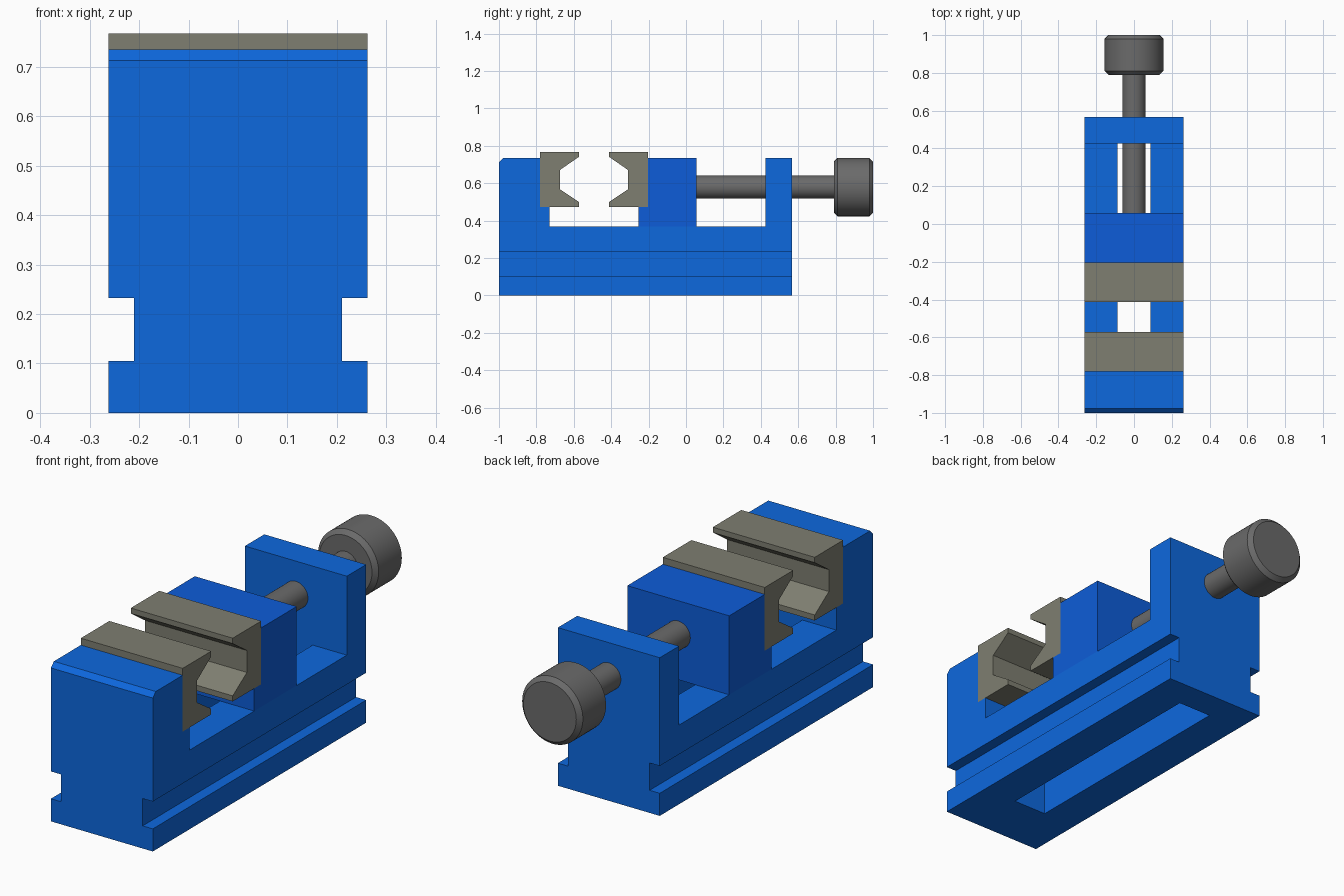
import bpy, bmesh
from math import pi, radians
from mathutils import Vector, Matrix

if "Cube" in bpy.data.objects:
    bpy.data.objects.remove(bpy.data.objects["Cube"])

HALF_W = 0.262


def material(name, rgb):
    mat = bpy.data.materials.new(name)
    mat.diffuse_color = (*rgb, 1)
    mat.use_nodes = True
    mat.node_tree.nodes["Principled BSDF"].inputs["Base Color"].default_value = mat.diffuse_color
    return mat


def finish(bm, name, mat):
    bmesh.ops.recalc_face_normals(bm, faces=bm.faces)
    mesh = bpy.data.meshes.new(name)
    bm.to_mesh(mesh)
    bm.free()
    obj = bpy.data.objects.new(name, mesh)
    bpy.context.collection.objects.link(obj)
    if mat:
        mesh.materials.append(mat)
    return obj


def extrude_profile(name, points, mat):
    """Side profile (y, z) swept across the full width in x."""
    bm = bmesh.new()
    face = bm.faces.new([bm.verts.new((-HALF_W, y, z)) for y, z in points])
    geom = bmesh.ops.extrude_face_region(bm, geom=[face])["geom"]
    verts = [g for g in geom if isinstance(g, bmesh.types.BMVert)]
    bmesh.ops.translate(bm, verts=verts, vec=(2 * HALF_W, 0, 0))
    return finish(bm, name, mat)


def cut_box(target, lo, hi):
    """Subtract a box given by two corners."""
    lo, hi = Vector(lo), Vector(hi)
    bm = bmesh.new()
    mat = Matrix.Translation((lo + hi) / 2) @ Matrix.Diagonal((*(hi - lo), 1))
    bmesh.ops.create_cube(bm, size=1, matrix=mat)
    cutter = finish(bm, "cutter", None)
    cutter.hide_render = True
    mod = target.modifiers.new("cut", 'BOOLEAN')
    mod.operation, mod.solver, mod.object = 'DIFFERENCE', 'EXACT', cutter
    bpy.context.view_layer.objects.active = target
    bpy.ops.object.modifier_apply(modifier=mod.name)
    bpy.data.objects.remove(cutter)


blue = material("body_blue", (0.004, 0.138, 0.73))
deep_blue = material("slide_blue", (0.004, 0.108, 0.69))
steel = material("jaw_steel", (0.21, 0.21, 0.165))
dark = material("screw_grey", (0.145, 0.145, 0.145))

# Vise body: fixed jaw, floor and rear wall in one profile
body = extrude_profile("vise_body", [
    (-1, 0), (0.567, 0), (0.567, 0.735), (0.425, 0.735), (0.425, 0.368),
    (-0.73, 0.368), (-0.73, 0.473), (-0.78, 0.473), (-0.78, 0.735),
    (-0.978, 0.735), (-1, 0.713)], blue)

# Clamping grooves along both sides, and the guide slot through the floor
for side in (-1, 1):
    x0, x1 = sorted((side * 0.21, side * 0.4))
    cut_box(body, (x0, -1.2, 0.105), (x1, 0.8, 0.232))
cut_box(body, (-0.087, -0.73, -0.1), (0.087, 0.425, 0.42))

# Sliding jaw with a ledge for its plate
extrude_profile("sliding_jaw", [
    (-0.255, 0.368), (0.057, 0.368), (0.057, 0.735), (-0.204, 0.735),
    (-0.204, 0.473), (-0.255, 0.473)], deep_blue)

# Notched jaw plates, facing each other
plate = [(0, 0.473), (0.209, 0.473), (0.209, 0.499), (0.105, 0.568),
         (0.105, 0.67), (0.209, 0.742), (0.209, 0.767), (0, 0.767)]
for name, back, sign in (("fixed_jaw_plate", -0.78, 1),
                         ("sliding_jaw_plate", -0.204, -1)):
    extrude_profile(name, [(back + sign * y, z) for y, z in plate], steel)

# Lead screw and knob, turned about the y axis: (radius, y)
outline = [(0, 0), (0.062, 0), (0.062, 0.79), (0.136, 0.79), (0.156, 0.81),
           (0.156, 0.98), (0.136, 1), (0, 1)]
bm = bmesh.new()
verts = [bm.verts.new((r, y, 0.579)) for r, y in outline]
edges = [bm.edges.new(pair) for pair in zip(verts, verts[1:])]
bmesh.ops.spin(bm, geom=verts + edges, cent=(0, 0, 0.579), axis=(0, 1, 0),
               angle=2 * pi, steps=64, use_duplicate=False)
bmesh.ops.remove_doubles(bm, verts=bm.verts, dist=1e-4)
screw = finish(bm, "lead_screw", dark)
bpy.ops.object.select_all(action='DESELECT')
screw.select_set(True)
bpy.context.view_layer.objects.active = screw
bpy.ops.object.shade_smooth_by_angle(angle=radians(30))
